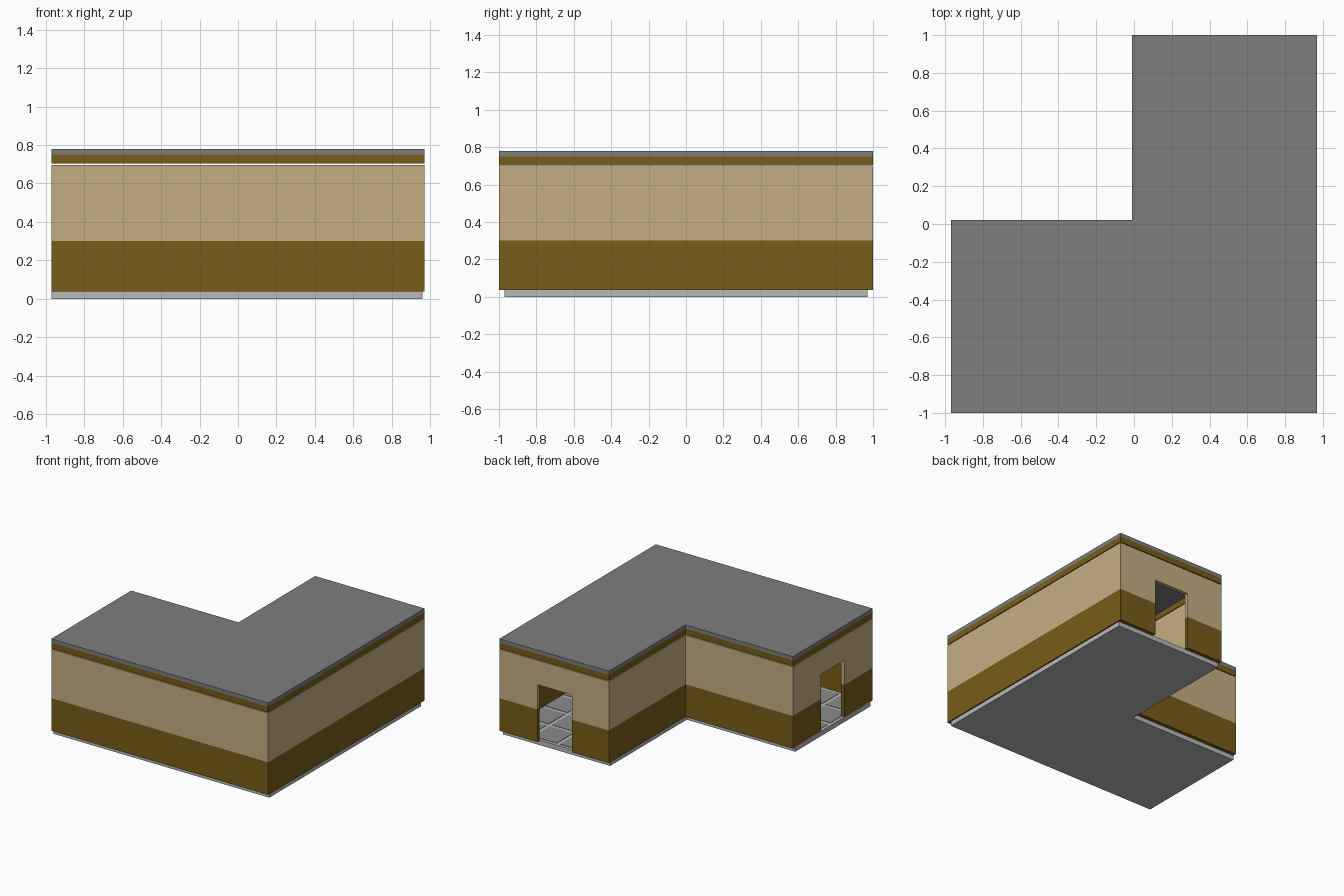
import bpy, bmesh
from mathutils import Vector

if "Cube" in bpy.data.objects:
    bpy.data.objects.remove(bpy.data.objects["Cube"])


def material(name, r, g, b):
    m = bpy.data.materials.new(name)
    m.diffuse_color = (r, g, b, 1)
    m.use_nodes = True
    m.node_tree.nodes["Principled BSDF"].inputs["Base Color"].default_value = m.diffuse_color
    return m


BROWN = material("brown", 0.19, 0.11, 0.01)
TAN = material("tan", 0.56, 0.43, 0.23)
ROOF = material("roof_grey", 0.21, 0.21, 0.21)
STONE = material("stone", 0.48, 0.48, 0.48)
TILE = material("tile_grey", 0.26, 0.26, 0.26)


def add_object(name, bm, mat):
    bmesh.ops.recalc_face_normals(bm, faces=bm.faces)
    mesh = bpy.data.meshes.new(name)
    bm.to_mesh(mesh)
    bm.free()
    ob = bpy.data.objects.new(name, mesh)
    bpy.context.collection.objects.link(ob)
    if mat:
        mesh.materials.append(mat)
    return ob


def ell(x0, x1, y0, y1, nx, ny):
    """L-shaped outline with its notch at the back left."""
    return [(x0, y0), (x1, y0), (x1, y1), (nx, y1), (nx, ny), (x0, ny)]


def extrude_up(bm, faces, height):
    new = bmesh.ops.extrude_face_region(bm, geom=faces)["geom"]
    verts = [v for v in new if isinstance(v, bmesh.types.BMVert)]
    bmesh.ops.translate(bm, vec=(0, 0, height), verts=verts)


def slab(name, outline, z0, z1, mat):
    bm = bmesh.new()
    face = bm.faces.new([bm.verts.new((x, y, z0)) for x, y in outline])
    extrude_up(bm, [face], z1 - z0)
    return add_object(name, bm, mat)


def wall_ring(name, z0, z1, mat):
    bm = bmesh.new()
    o, i = ([bm.verts.new((x, y, z0)) for x, y in p] for p in (OUTER, INNER))
    n = len(o)
    faces = [bm.faces.new((o[k], o[(k + 1) % n], i[(k + 1) % n], i[k])) for k in range(n)]
    extrude_up(bm, faces, z1 - z0)
    return add_object(name, bm, mat)


def add_box(bm, lo, hi):
    lo, hi = Vector(lo), Vector(hi)
    verts = bmesh.ops.create_cube(bm, size=1)["verts"]
    bmesh.ops.scale(bm, vec=hi - lo, verts=verts)
    bmesh.ops.translate(bm, vec=(lo + hi) / 2, verts=verts)


T = 0.03  # wall thickness
OUTER = ell(-0.97, 0.97, -1, 1, -0.01, 0.02)
INNER = ell(-0.97 + T, 0.97 - T, -1 + T, 1 - T, -0.01 + T, 0.02 - T)

# Floor slab and flat roof
slab("floor_slab", ell(-0.97, 0.96, -0.97, 0.97, 0.0, -0.01), 0, 0.04, STONE)
slab("roof", OUTER, 0.75, 0.78, ROOF)

# Two-tone walls and the trim under the roof
lower = wall_ring("lower_wall", 0.037, 0.30, BROWN)
upper = wall_ring("upper_wall", 0.30, 0.697, TAN)
wall_ring("roof_trim", 0.703, 0.75, BROWN)

# Doorways at the two open ends
bm = bmesh.new()
add_box(bm, (0.32, 0.9, 0.0), (0.63, 1.1, 0.5))
add_box(bm, (-1.07, -0.64, 0.0), (-0.87, -0.34, 0.5))
cutter = add_object("doorway_cutter", bm, None)
cutter.hide_render = True
cutter.hide_set(True)
for wall in (lower, upper):
    mod = wall.modifiers.new("doorways", "BOOLEAN")
    mod.operation = "DIFFERENCE"
    mod.solver = "EXACT"
    mod.object = cutter

# Square floor tiles with pale joints
STEP, GAP = 0.24, 0.03
bm = bmesh.new()
for a in range(8):
    for b in range(8):
        if a < 4 and b > 3:
            continue
        x, y = -0.96 + a * STEP, -0.96 + b * STEP
        add_box(bm, (x + GAP / 2, y + GAP / 2, 0.035),
                (x + STEP - GAP / 2, y + STEP - GAP / 2, 0.043))
add_object("floor_tiles", bm, TILE)
